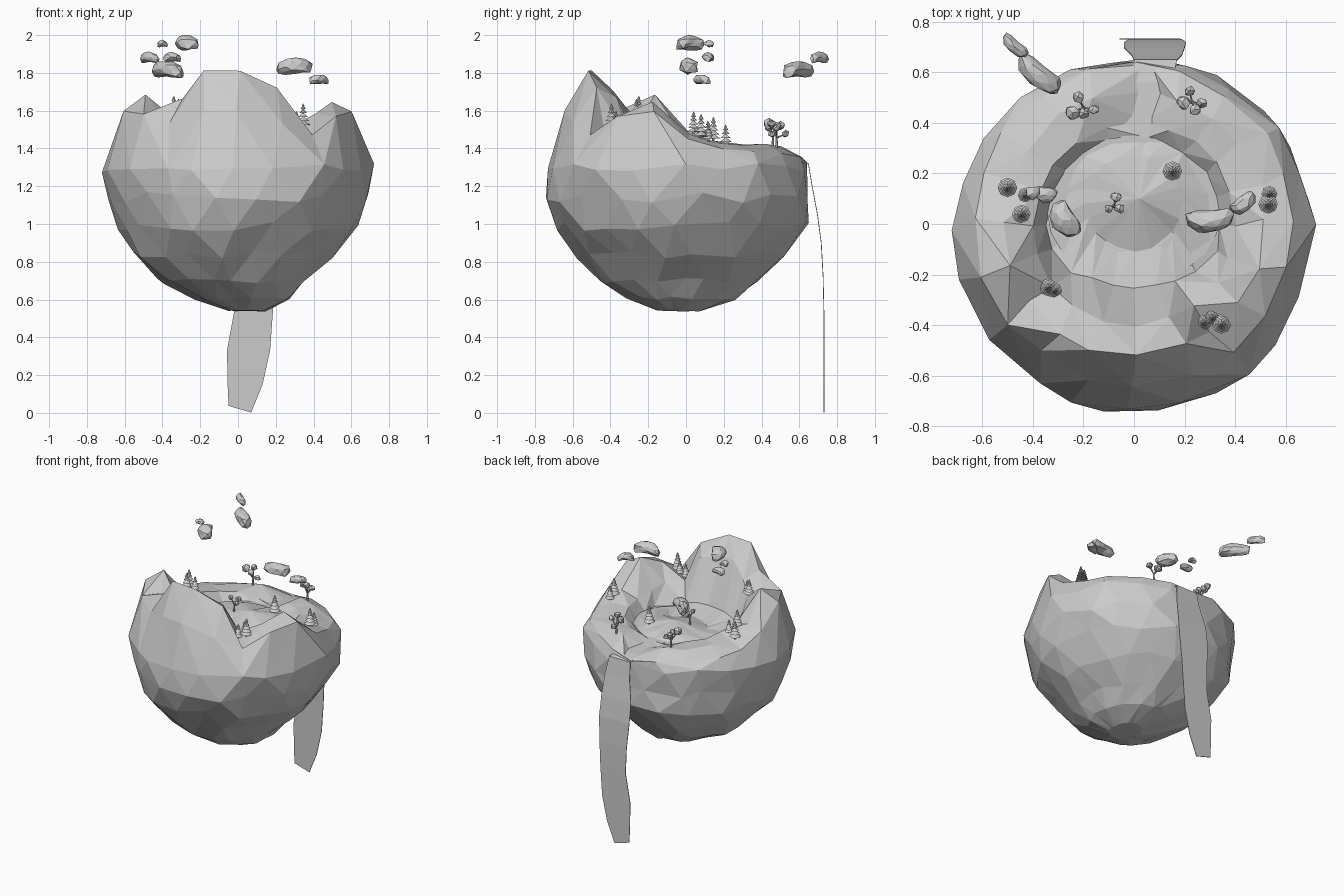
import bpy, bmesh, math, random
from mathutils import Vector, Matrix
from mathutils.bvhtree import BVHTree

if "Cube" in bpy.data.objects:
    bpy.data.objects.remove(bpy.data.objects["Cube"])

random.seed(4)
GREY = bpy.data.materials.new("plain grey")
GREY.diffuse_color = (0.6, 0.6, 0.6, 1)
GREY.use_nodes = True
GREY.node_tree.nodes["Principled BSDF"].inputs["Base Color"].default_value = GREY.diffuse_color
N = 20


def finish(name, bm):
    bmesh.ops.recalc_face_normals(bm, faces=bm.faces[:])
    me = bpy.data.meshes.new(name)
    bm.to_mesh(me)
    bm.free()
    ob = bpy.data.objects.new(name, me)
    me.materials.append(GREY)
    bpy.context.collection.objects.link(ob)
    return ob


def jit(a):
    return random.uniform(-a, a)


# Island: rock rings (z, centre x, centre y, radius x, radius y), widest first
ROCK = [(1.30, 0, -.045, .71, .70), (1.14, 0, -.04, .69, .695), (.99, 0, -.02, .625, .665),
        (.84, -.03, -.02, .535, .555), (.70, -.03, -.03, .39, .425),
        (.605, .02, -.03, .26, .29), (.54, .05, -.03, .10, .12)]
# Ground heights in hundredths on five inner rings, by angle from the front round to the right
RADII = (.63, .52, .40, .34, .19)
GROUND = [(160, 181, 170, 140, 136), (153, 172, 167, 140, 136), (147, 147, 149, 138, 136),
          (157, 158, 148, 135, 136), (160, 165, 146, 135, 138), (145, 148, 143, 135, 139),
          (140, 143, 143, 135, 140), (138, 142, 142, 135, 140), (137, 142, 141, 136, 139),
          (136, 141, 140, 136, 139), (131, 132, 133, 135, 138), (136, 141, 137, 135, 139),
          (137, 141, 141, 136, 139), (138, 142, 142, 135, 139), (140, 143, 144, 135, 138),
          (147, 149, 146, 135, 138), (160, 168, 150, 135, 137), (158, 158, 155, 138, 136),
          (153, 166, 162, 141, 136), (160, 181, 171, 140, 136)]
TWIST = {10: -.12, 1: .07, 17: .03}
FOOT = {0: .25, 1: .26, 19: .25, 2: .28, 18: .27, 17: .31, 3: .31}  # mountain foot radius

bm = bmesh.new()


def ring(z, cx, cy, rx, ry, shift, j):
    out = []
    for k in range(N):
        a = -math.pi / 2 + (k + shift) * math.tau / N + jit(j)
        f = 1 + jit(j * .35)
        out.append(bm.verts.new((cx + rx * f * math.cos(a), cy + ry * f * math.sin(a), z + jit(j * .6) * rx)))
    return out


rows = [ring(*r, .5 * (i % 2), .07) for i, r in enumerate(ROCK)]
for i in range(len(rows) - 1):
    a, b = rows[i], rows[i + 1]
    for k in range(N):
        n = (k + 1) % N
        if i % 2 == 0:
            tris = ((a[k], a[n], b[k]), (a[n], b[n], b[k]))
        else:
            tris = ((a[k], b[n], b[k]), (a[k], a[n], b[n]))
        for t in tris:
            bm.faces.new(t)
bm.faces.new(rows[-1])
prev = rows[0]
for j, r in enumerate(RADII):
    cur = []
    for k in range(N):
        a = -math.pi / 2 + k * math.tau / N + TWIST.get(k, 0) + jit(.04)
        rr = (FOOT.get(k, r) if j == 3 else r) * (1 + jit(.025))
        cur.append(bm.verts.new((rr * math.cos(a), rr * math.sin(a) + (.085 if j == 4 else 0),
                                 GROUND[k][j] / 100 + jit(.005))))
    for k in range(N):
        n = (k + 1) % N
        # split each quad along its higher diagonal
        if prev[n].co.z + cur[k].co.z > prev[k].co.z + cur[n].co.z:
            tris = ((prev[k], prev[n], cur[k]), (prev[n], cur[n], cur[k]))
        else:
            tris = ((prev[k], prev[n], cur[n]), (prev[k], cur[n], cur[k]))
        for t in tris:
            bm.faces.new(t)
    prev = cur
top = bm.verts.new((.02, .1, 1.42))
for k in range(N):
    bm.faces.new((prev[k], prev[(k + 1) % N], top))
bmesh.ops.recalc_face_normals(bm, faces=bm.faces[:])
tree = BVHTree.FromBMesh(bm)
finish("island", bm)


def ground(x, y):
    return tree.ray_cast(Vector((x, y, 3)), Vector((0, 0, -1)))[0].z


# Lake ring with its water just above the bed
bm = bmesh.new()
inner, outer = [], []
for k in range(N):
    a = k * math.tau / N
    inner.append(bm.verts.new((.2 * math.cos(a), .08 + .19 * math.sin(a), 1.362)))
    outer.append(bm.verts.new((.345 * math.cos(a), .055 + .295 * math.sin(a), 1.362)))
for k in range(N):
    n = (k + 1) % N
    bm.faces.new((inner[k], outer[k], outer[n], inner[n]))
finish("lake", bm)


# River and waterfall: bent ribbons of (left x, right x, y, z)
def ribbon(name, path, thick):
    bm = bmesh.new()
    prev = None
    for x0, x1, y, z in path:
        tip = .035 if z < .05 else 0
        c = [bm.verts.new((x0, y, z)), bm.verts.new((x1, y, z - tip))]
        if prev:
            bm.faces.new((prev[0], prev[1], c[1], c[0]))
        prev = c
    ob = finish(name, bm)
    m = ob.modifiers.new("thickness", "SOLIDIFY")
    m.thickness = thick


ribbon("river", [(-.06, .10, .32, 1.36), (-.03, .12, .42, 1.35), (-.01, .15, .56, 1.34), (0, .17, .65, 1.32)], .004)
ribbon("waterfall", [(0, .17, .65, 1.32), (-.01, .19, .67, 1.2), (-.04, .20, .698, 1.05), (-.04, .205, .718, .9),
                     (-.025, .195, .728, .72), (-.02, .185, .732, .54), (-.058, .17, .733, .33),
                     (-.055, .13, .733, .15), (-.05, .07, .733, .037)], .004)


# Pines: trunk and stacked cones
def cone(bm, r1, r2, h, at, seg=8):
    bmesh.ops.create_cone(bm, cap_ends=True, segments=seg, radius1=r1, radius2=r2, depth=h,
                          matrix=Matrix.Translation(Vector(at) + Vector((0, 0, h / 2))))


PINES = [(-.50, .145, 1), (-.43, .115, .75), (-.445, .04, .95), (.152, .21, 1), (.535, .12, .8), (.53, .08, 1),
         (-.34, -.25, .9), (-.315, -.262, .8), (.345, -.395, 1), (.31, -.37, .75), (.275, -.39, .8)]
for x, y, s in PINES:
    bm = bmesh.new()
    z = ground(x, y) - .01
    cone(bm, .007 * s, .005 * s, .12 * s, (x, y, z), 6)
    for i in range(5):
        r = (.038 - .006 * i) * s
        cone(bm, r, r * .2, .02 * s, (x, y, z + (.028 + .021 * i) * s))
    cone(bm, .008 * s, 0, .015 * s, (x, y, z + .128 * s))
    finish("pine_tree", bm)


# Leafy trees: a trunk, slanted branches and small leaf clumps
def limb(bm, a, b, r):
    d = b - a
    m = Matrix.Translation((a + b) / 2) @ d.to_track_quat('Z', 'Y').to_matrix().to_4x4()
    bmesh.ops.create_cone(bm, cap_ends=True, segments=6, radius1=r, radius2=r * .6, depth=d.length, matrix=m)


def leafy(x, y, clumps):
    bm = bmesh.new()
    base = Vector((x, y, ground(x, y) - .01))
    fork = base + Vector((0, 0, .06))
    limb(bm, base, fork, .008)
    for dx, dy, dz, r in clumps:
        p = base + Vector((dx, dy, dz))
        limb(bm, fork, p, .005)
        m = Matrix.Translation(p) @ Matrix.Diagonal((r, r, r * .9, 1))
        for v in bmesh.ops.create_icosphere(bm, subdivisions=1, radius=1, matrix=m)["verts"]:
            v.co += Vector((jit(.004), jit(.004), jit(.004)))
    finish("leafy_tree", bm)


leafy(-.20, .46, [(-.02, .04, .12, .026), (-.045, -.02, .13, .032), (0, -.025, .11, .024), (.04, -.008, .075, .022)])
leafy(.23, .48, [(-.01, .045, .08, .022), (-.035, 0, .12, .03), (.04, -.002, .11, .022), (.012, -.028, .135, .026)])
leafy(-.08, .07, [(.01, .035, .09, .024), (.022, -.01, .08, .02), (-.02, -.01, .11, .02)])


# Clouds: lumpy beans bent downward at both ends
def cloud(x, y, z, length, width, height, turn):
    bm = bmesh.new()
    bmesh.ops.create_icosphere(bm, subdivisions=2, radius=1)
    for v in bm.verts:
        u, w, t = v.co * (1 + jit(.12))
        bend = u * u
        fat = 1 + .45 * bend
        v.co = (u * length / 2, (w * fat + .4 * bend - .2) * width / 2,
                (t * fat - .45 * bend + .15) * height / 2)
    bm.transform(Matrix.Translation((x, y, z)) @ Matrix.Rotation(math.radians(turn), 4, 'Z'))
    finish("cloud", bm)


for c in [(-.27, .02, 1.955, .16, .095, .078, -58), (-.40, .125, 1.953, .055, .05, .035, 0),
          (-.35, .12, 1.882, .095, .06, .045, -10), (-.375, .595, 1.815, .22, .085, .085, -42),
          (-.47, .705, 1.88, .125, .05, .055, -42), (.305, .02, 1.832, .19, .09, .08, 8),
          (.43, .085, 1.763, .125, .06, .05, 38)]:
    cloud(*c)
